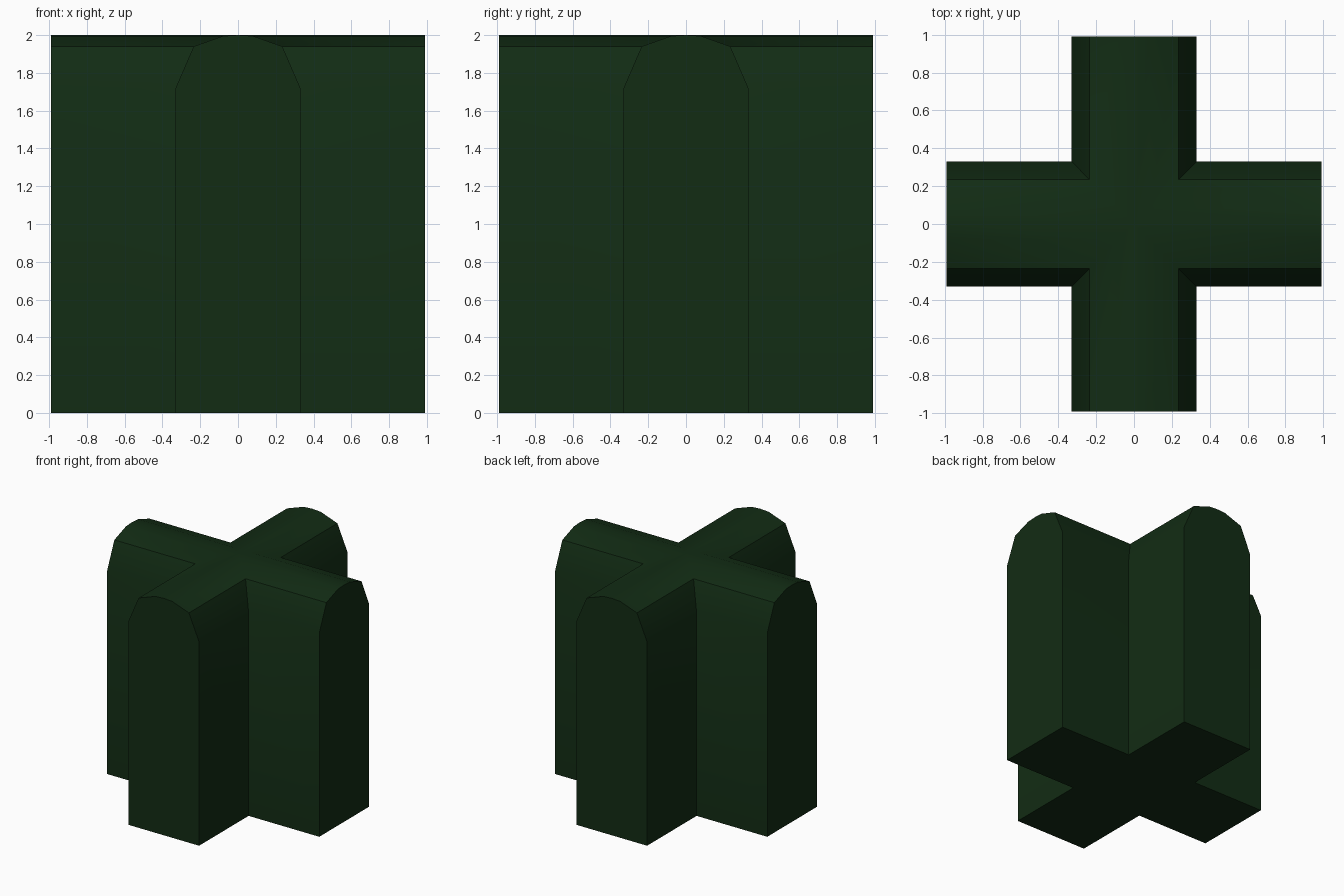
import bpy, bmesh, math
from mathutils import Matrix

cube = bpy.data.objects.get("Cube")
if cube:
    bpy.data.objects.remove(cube, do_unlink=True)

REACH = 0.99  # distance from the centre to each arm's end

# Half of the arched cross-section, from bottom centre to top centre
half = [(0, 0), (0.33, 0), (0.33, 1.72), (0.235, 1.94), (0.08, 1.995), (0, 2)]
profile = half + [(-x, z) for x, z in half[-2:0:-1]]

# Dark green material
green = bpy.data.materials.new("dark green")
green.use_nodes = True
colour = (0.006, 0.025, 0.007, 1)
green.diffuse_color = colour
green.node_tree.nodes["Principled BSDF"].inputs["Base Color"].default_value = colour


def add_arm(bm, angle):
    """One arm, mitred at its inner end so that four arms meet cleanly."""
    turn = Matrix.Rotation(angle, 3, "Z")
    outer = [bm.verts.new(turn @ v) for v in map(to_outer, profile)]
    inner = [bm.verts.new(turn @ v) for v in map(to_mitre, profile)]
    bm.faces.new(outer)
    for i in range(len(profile)):
        j = (i + 1) % len(profile)
        # vertical walls, arch facets and underside
        bm.faces.new((outer[j], outer[i], inner[i], inner[j]))


def to_outer(point):
    from_centre = Matrix.Translation((point[0], -REACH, point[1]))
    return from_centre.to_translation()


def to_mitre(point):
    from_centre = Matrix.Translation((point[0], -abs(point[0]), point[1]))
    return from_centre.to_translation()


# Four arms welded into a cross
bm = bmesh.new()
for k in range(4):
    add_arm(bm, k * math.pi / 2)
bmesh.ops.remove_doubles(bm, verts=bm.verts, dist=0.0005)
bmesh.ops.recalc_face_normals(bm, faces=bm.faces)
mesh = bpy.data.meshes.new("cross_block")
bm.to_mesh(mesh)
bm.free()
mesh.materials.append(green)

cross = bpy.data.objects.new("cross_block", mesh)
bpy.context.collection.objects.link(cross)
bpy.ops.object.select_all(action="DESELECT")
cross.select_set(True)
bpy.context.view_layer.objects.active = cross
bpy.ops.object.shade_smooth_by_angle(angle=math.radians(30))
